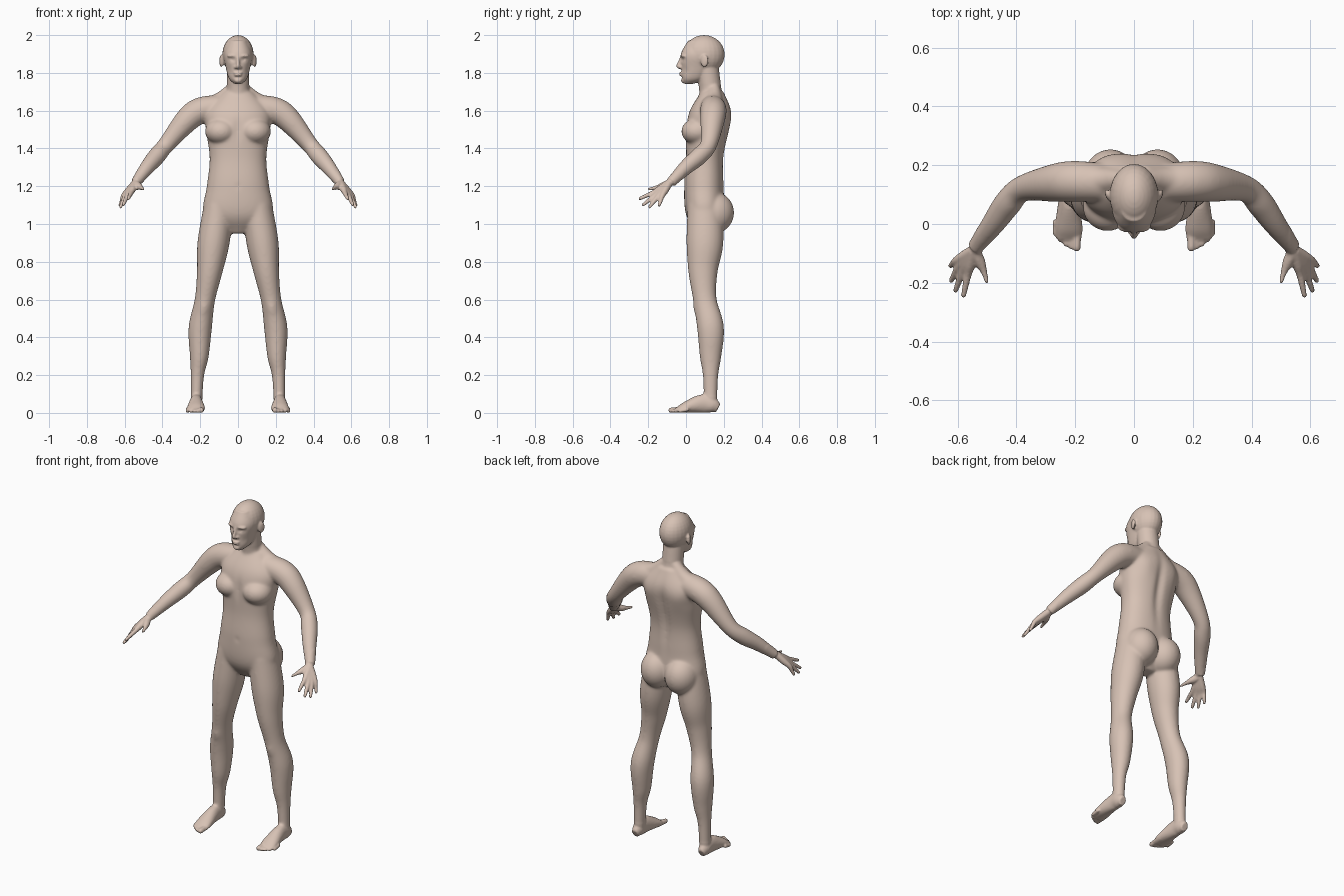
import bpy, bmesh, math
from mathutils import Vector, Matrix

cube = bpy.data.objects.get("Cube")
if cube:
    bpy.data.objects.remove(cube)

bm = bmesh.new()
PAIR = (1, -1)
MIDDLE = (1,)


def spline(keys, steps=6):
    """Catmull-Rom interpolation of key tuples."""
    points = [Vector(key) for key in keys]
    points = [points[0] * 2 - points[1], *points, points[-1] * 2 - points[-2]]
    path = []
    for before, start, end, after in zip(points, points[1:], points[2:], points[3:]):
        leave, arrive = (end - before) / 2, (after - start) / 2
        for step in range(steps):
            t = step / steps
            ease = t * t * (3 - 2 * t)
            path.append(start * (1 - ease) + end * ease
                        + leave * (t * (1 - t) ** 2) - arrive * (t * t * (1 - t)))
    return path + [points[-2]]


def circle(count):
    return [(math.cos(math.tau * i / count), math.sin(math.tau * i / count)) for i in range(count)]


def loft(rings, side):
    """Closed skin over a list of rings, mirrored when side is negative."""
    loops = [[bm.verts.new((p.x * side, p.y, p.z)) for p in ring] for ring in rings]
    for low, high in zip(loops, loops[1:]):
        for i in range(len(low)):
            bm.faces.new((low[i - 1], low[i], high[i], high[i - 1]))
    bm.faces.new(loops[0])
    bm.faces.new(loops[-1])


def ball(centre, radii, sides=PAIR, turn=0):
    for side in sides:
        place = Matrix.Translation((centre[0] * side, centre[1], centre[2]))
        spin = Matrix.Rotation(turn * side, 4, 'Z')
        bmesh.ops.create_uvsphere(bm, u_segments=24, v_segments=16, radius=1,
                                  matrix=place @ spin @ Matrix.Diagonal((*radii, 1)))


def limb(keys, sides=PAIR, deep=1.0, tip=False):
    """Limb through (x, y, z, half width[, half depth]), rings square to its path."""
    path = spline(keys)
    spots = [Vector(p[:3]) for p in path]
    rings = []
    for i, (spot, p) in enumerate(zip(spots, path)):
        ahead = (spots[min(i + 1, len(spots) - 1)] - spots[max(i - 1, 0)]).normalized()
        across = (Vector((1, 0, 0)) - ahead * ahead.x).normalized()
        depth = ahead.cross(across) * deep
        rings.append([spot + across * p[3] * c + depth * p[len(p) - 1] * s for c, s in circle(24)])
    for side in sides:
        loft(rings, side)
    if tip:
        ball(keys[-1][:3], [keys[-1][3]] * 3, sides)


def trunk(keys, power=0.9):
    """Level, slightly squared rings from (height, half width, front, back)."""
    rings = []
    for height, width, front, back in spline(keys):
        ring = []
        for c, s in circle(40):
            x = width * math.copysign(abs(c) ** power, c)
            y = math.copysign(abs(s) ** power, s)
            ring.append(Vector((x, (front + back + (back - front) * y) / 2, height)))
        rings.append(ring)
    loft(rings, side=1)


# Torso
trunk([(.95, .05, .06, .14), (1.05, .18, 0, .2), (1.2, .165, -.01, .2), (1.35, .15, 0, .2),
       (1.5, .17, 0, .23), (1.6, .17, .02, .24), (1.7, .08, .08, .2)])

# Neck
limb([(0, .14, 1.6, .07), (0, .13, 1.7, .06), (0, .11, 1.85, .06)], sides=MIDDLE)

# Chest, buttock and trapezius masses
ball(centre=(.09, .06, 1.49), radii=(.085, .085, .07))
ball(centre=(.08, .15, 1.06), radii=(.095, .105, .11))
limb([(.03, .15, 1.72, .03), (.1, .15, 1.65, .045), (.2, .15, 1.61, .05)])

# Arms
limb([(.1, .14, 1.62, .065), (.2, .145, 1.6, .07), (.27, .14, 1.55, .065), (.38, .12, 1.42, .045),
      (.43, .07, 1.36, .047), (.48, 0, 1.3, .04), (.54, -.08, 1.22, .027)])

# Hands: fingers fan out from the wrist, the middle ones longest
wrist = Vector((.545, -.09, 1.215))
first_knuckle, last_knuckle = Vector((.565, -.17, 1.167)), Vector((.606, -.125, 1.15))
first_tip, last_tip = Vector((.58, -.243, 1.135)), Vector((.624, -.142, 1.1))
for finger in range(4):
    spread = finger / 3
    arch = Vector((.006, -.008, -.01)) * math.sin(math.pi * spread)
    knuckle = first_knuckle.lerp(last_knuckle, spread) + arch
    tip = first_tip.lerp(last_tip, spread) + arch * 2.4
    limb([(*wrist, .02), (*wrist.lerp(knuckle, .6), .018), (*knuckle, .0135),
          (*knuckle.lerp(tip, .5), .011), (*tip, .009)], tip=True)
limb([(*wrist, .02), (.525, -.125, 1.2, .02), (.51, -.165, 1.19, .013), (.5, -.2, 1.185, .009)], tip=True)

# Legs
limb([(.1, .1, 1.1, .08), (.13, .1, .9, .085), (.15, .09, .75, .068), (.175, .1, .6, .054),
      (.2, .13, .45, .062), (.205, .13, .3, .05), (.215, .13, .2, .036), (.22, .13, .05, .03)], deep=1.15)

# Feet, flat on the ground: distance back, half width, half height
limb([(.222, back, high, wide, high) for back, wide, high in
      [(.17, .02, .025), (.14, .032, .04), (.09, .034, .05), (0, .046, .03), (-.05, .045, .013)]])

# Toes
for toe in range(5):
    x, y = .195 + .018 * toe, .003 * toe * toe - .08
    size = .01 if toe else .014
    limb([(x, 0, .02, size), (x, y + .04, .018, size), (x, y, size, size)], tip=True)

# Head: skull, then face and jaw
ball(centre=(0, .096, 1.897), radii=(.083, .109, .103), sides=MIDDLE)
trunk([(1.742, .02, -.01, .04), (1.77, .048, -.022, .1), (1.83, .065, -.024, .14),
       (1.9, .076, -.027, .17), (1.97, .05, .01, .15)])

# Brows and eyes
ball(centre=(.032, -.014, 1.89), radii=(.028, .014, .008), turn=.25)
ball(centre=(.031, -.008, 1.868), radii=(.017, .015, .01))

# Nose
limb([(0, -.022, 1.89, .008), (0, -.034, 1.86, .008), (0, -.04, 1.836, .011), (0, -.03, 1.825, .008)], sides=MIDDLE)
ball(centre=(.012, -.027, 1.83), radii=(.009, .012, .008))

# Lips and chin
for height, width in ((1.8, .024), (1.788, .02)):
    ball(centre=(0, -.025, height), radii=(width, .011, .005), sides=MIDDLE)
ball(centre=(0, -.014, 1.76), radii=(.02, .013, .014), sides=MIDDLE)

# Ears
ball(centre=(.088, .098, 1.863), radii=(.009, .022, .033), turn=-.35)

bmesh.ops.recalc_face_normals(bm, faces=bm.faces)
masses = bpy.data.meshes.new("body_masses")
bm.to_mesh(masses)
bm.free()
body = bpy.data.objects.new("human_body", masses)
bpy.context.scene.collection.objects.link(body)

# Fuse all masses into one skin
fuse = body.modifiers.new("fuse", 'REMESH')
fuse.mode = 'VOXEL'
fuse.voxel_size = .0055
graph = bpy.context.evaluated_depsgraph_get()
skin_mesh = bpy.data.meshes.new_from_object(body.evaluated_get(graph))
body.modifiers.clear()
body.data = skin_mesh
bpy.data.meshes.remove(masses)

# Sculpted hollows and swellings: centre, reach, push towards the back
sculpting = {
    "spine": ((0, .24, 1.42), (.022, .07, .17), -.018),
    "shoulder_blade": ((.1, .23, 1.54), (.05, .06, .06), .007),
    "navel": ((0, 0, 1.2), (.008, .03, .01), .008),
    "breastbone": ((0, 0, 1.5), (.014, .05, .06), .008),
    "kneecap": ((.178, .03, .55), (.025, .03, .03), -.008),
    "eye_socket": ((.031, -.02, 1.87), (.02, .03, .011), .009),
    "cheek_hollow": ((.05, -.01, 1.81), (.016, .03, .02), .005),
    "under_lip": ((0, -.025, 1.777), (.02, .02, .005), .004),
}
for vertex in skin_mesh.vertices:
    spot = Vector((abs(vertex.co.x), vertex.co.y, vertex.co.z))
    for centre, reach, push in sculpting.values():
        distance = sum(((s - c) / r) ** 2 for s, c, r in zip(spot, centre, reach))
        vertex.co.y += push * math.exp(-distance)

# Soften the large masses strongly, the fine parts lightly
large = body.vertex_groups.new(name="large_masses")
large.add([v.index for v in skin_mesh.vertices if .09 < v.co.z < 1.74 and abs(v.co.x) < .53], 1, 'REPLACE')
for name, group, count in (("soften", large.name, 28), ("polish", "", 3)):
    smooth = body.modifiers.new(name, 'SMOOTH')
    smooth.factor, smooth.iterations, smooth.vertex_group = .5, count, group

# Skin colour
skin = bpy.data.materials.new("skin")
skin.use_nodes = True
colour = (.68, .54, .46, 1)
skin.diffuse_color = colour
skin.node_tree.nodes["Principled BSDF"].inputs["Base Color"].default_value = colour
skin_mesh.materials.clear()
skin_mesh.materials.append(skin)
skin_mesh.polygons.foreach_set("use_smooth", [True] * len(skin_mesh.polygons))
